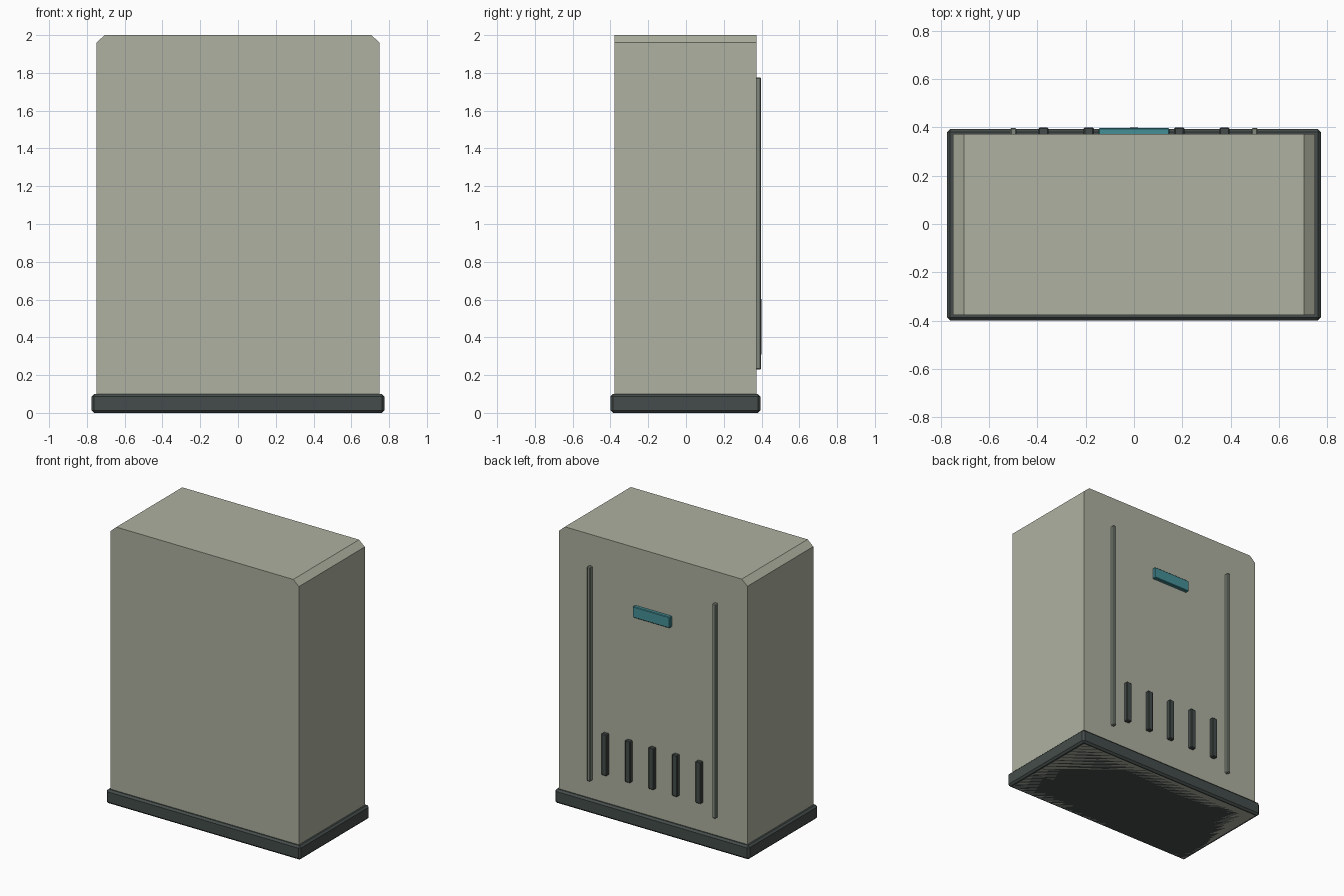
import bpy, bmesh

if "Cube" in bpy.data.objects:
    bpy.data.objects.remove(bpy.data.objects["Cube"])


def material(name, rgb):
    m = bpy.data.materials.new(name)
    m.diffuse_color = (*rgb, 1)
    m.use_nodes = True
    m.node_tree.nodes["Principled BSDF"].inputs["Base Color"].default_value = m.diffuse_color
    return m


SHELL = material("shell_paint", (0.42, 0.44, 0.35))
TRIM = material("trim_paint", (0.22, 0.25, 0.205))
DARK = material("dark_plastic", (0.058, 0.073, 0.069))
TEAL = material("teal_panel", (0.06, 0.28, 0.31))


def add_object(name, bm, mat):
    bmesh.ops.recalc_face_normals(bm, faces=bm.faces)
    me = bpy.data.meshes.new(name)
    bm.to_mesh(me)
    bm.free()
    me.materials.append(mat)
    ob = bpy.data.objects.new(name, me)
    bpy.context.collection.objects.link(ob)
    return ob


def box(name, lo, hi, mat, chamfer):
    bm = bmesh.new()
    bmesh.ops.create_cube(bm, size=1)
    for v in bm.verts:
        v.co = [(a + b) / 2 + c * (b - a) for a, b, c in zip(lo, hi, v.co)]
    bmesh.ops.bevel(bm, geom=bm.edges[:], offset=chamfer, segments=1,
                    affect='EDGES')
    return add_object(name, bm, mat)


# Cabinet shell: front profile with clipped top corners, extruded in depth
profile = [(-0.75, 0), (0.75, 0), (0.75, 1.96), (0.705, 2.0),
           (-0.705, 2.0), (-0.75, 1.96)]
bm = bmesh.new()
face = bm.faces.new([bm.verts.new((x, -0.378, z)) for x, z in profile])
ext = bmesh.ops.extrude_face_region(bm, geom=[face])
bmesh.ops.translate(bm, vec=(0, 0.75, 0),
                    verts=[g for g in ext["geom"] if isinstance(g, bmesh.types.BMVert)])
add_object("cabinet", bm, SHELL)

# Plinth
box("plinth", (-0.775, -0.4, 0), (0.775, 0.394, 0.1), DARK, 0.013)

# Vertical ribs on the back
for side, x in (("left", -0.5), ("right", 0.5)):
    box(f"back_rib_{side}", (x - 0.0135, 0.35, 0.23), (x + 0.0135, 0.398, 1.775),
        TRIM, 0.005)

# Row of vent bars
for i in range(5):
    x = (i - 2) * 0.1875
    box(f"vent_bar_{i + 1}", (x - 0.021, 0.35, 0.305), (x + 0.021, 0.4, 0.605),
        DARK, 0.005)

# Coloured indicator panel
box("indicator_panel", (-0.147, 0.35, 1.505), (0.147, 0.397, 1.585), TEAL, 0.004)
